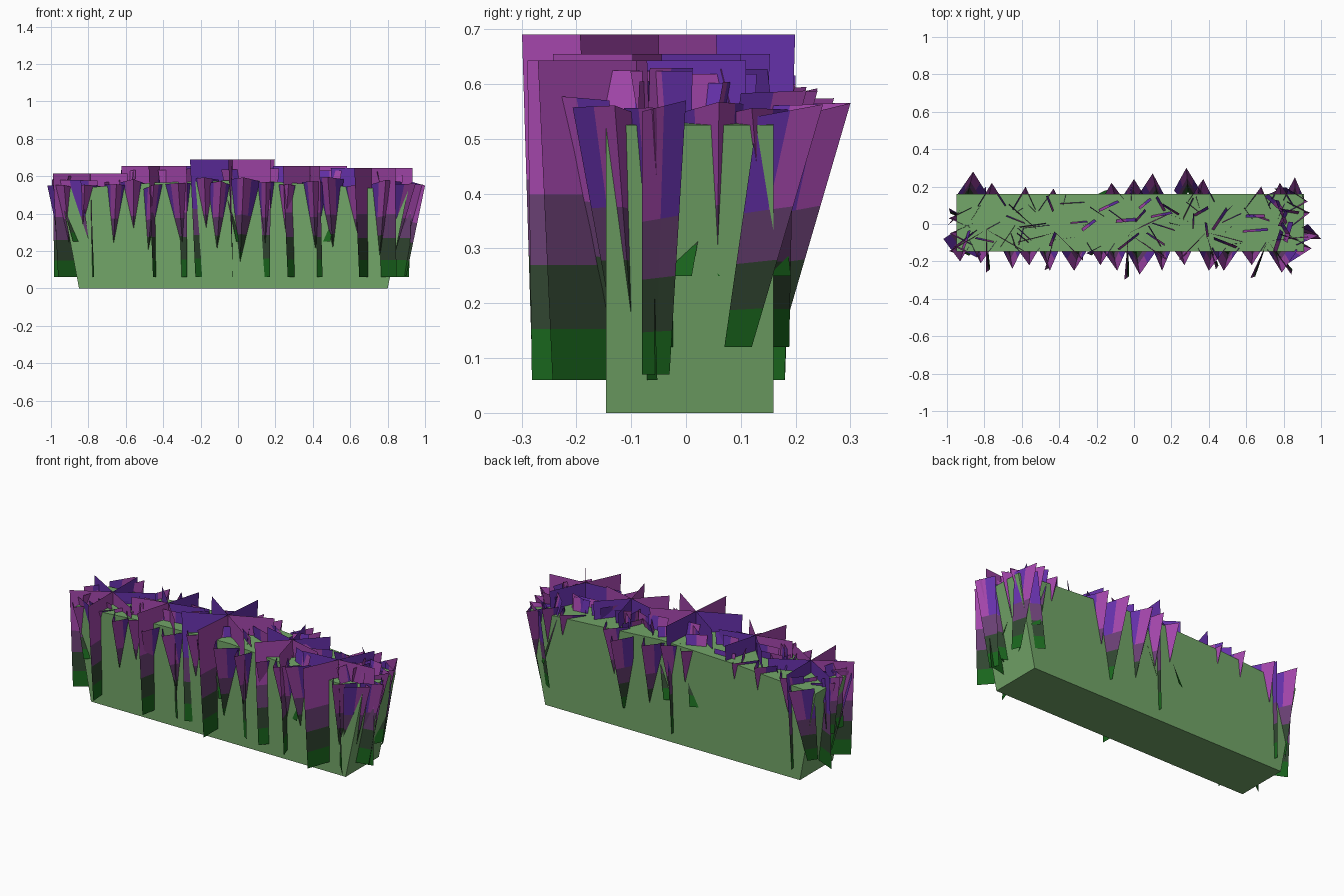
import bpy, bmesh, math, random
from mathutils import Vector as V

if "Cube" in bpy.data.objects:
    bpy.data.objects.remove(bpy.data.objects["Cube"])

random.seed(4)


def material(name, rgb):
    m = bpy.data.materials.new(name)
    m.diffuse_color = (*rgb, 1)
    m.use_nodes = True
    m.node_tree.nodes["Principled BSDF"].inputs["Base Color"].default_value = m.diffuse_color
    return m


LEAF = material("hedge_green", (0.17, 0.38, 0.14))
BLOOM = [material("magenta_bloom", (0.36, 0.06, 0.40)),
         material("violet_bloom", (0.13, 0.03, 0.40)),
         material("dark_plum", (0.14, 0.05, 0.17)),
         material("dark_stem", (0.03, 0.06, 0.03)),
         material("stem_green", (0.01, 0.13, 0.012))]


def finish(bm, name, mats):
    mesh = bpy.data.meshes.new(name)
    bm.to_mesh(mesh)
    bm.free()
    ob = bpy.data.objects.new(name, mesh)
    bpy.context.collection.objects.link(ob)
    for m in mats:
        mesh.materials.append(m)
    return ob


def card(bm, b0, b1, t0, t1):
    """Flat flower card, banded from green stems up to purple blooms."""
    b0, b1, t0, t1 = V(b0), V(b1), V(t0), V(t1)
    rows = [0, 0.16, 0.36, 0.58, 1]
    grid = [[bm.verts.new(b0.lerp(b1, u).lerp(t0.lerp(t1, u), r))
             for u in (0, 0.5, 1)] for r in rows]
    for j in range(4):
        for i in range(2):
            f = bm.faces.new((grid[j][i], grid[j][i + 1],
                              grid[j + 1][i + 1], grid[j + 1][i]))
            f.material_index = (4, 3, 2, i)[j]


# Hedge body: prism with flared ends and a gently arched top
bm = bmesh.new()
profile = [(-0.85, 0), (0.80, 0), (0.91, 0.525), (0.5, 0.55), (0.05, 0.58),
           (-0.45, 0.565), (-0.95, 0.53)]
face = bm.faces.new([bm.verts.new((x, -0.146, z)) for x, z in profile])
ext = bmesh.ops.extrude_face_region(bm, geom=[face])
bmesh.ops.translate(bm, vec=(0, 0.306, 0),
                    verts=[v for v in ext["geom"] if isinstance(v, bmesh.types.BMVert)])
bmesh.ops.recalc_face_normals(bm, faces=bm.faces)
finish(bm, "hedge_body", [LEAF])

# Flower clumps: three tall crossed cards plus small tilted sprigs on top
clumps = [(-0.79, -0.03, 0.23, 0.615, 30), (-0.42, -0.045, 0.21, 0.655, 14),
          (-0.03, -0.05, 0.25, 0.69, 85), (0.385, -0.045, 0.205, 0.655, 45),
          (0.715, -0.09, 0.22, 0.643, 65)]
for n, (cx, cy, r, top, turn) in enumerate(clumps):
    bm = bmesh.new()
    for k in range(3):
        a = math.radians(turn + 60 * k)
        d, e = V((math.cos(a), math.sin(a), 0)), V((math.cos(a + 0.1), math.sin(a + 0.1), 0))
        lo, hi = V((cx, cy, 0.06)), V((cx, cy, top))
        card(bm, lo - e * r * 0.92, lo + e * r * 0.92, hi - d * r, hi + d * r)
    for k in range(11):
        x, y = cx + random.uniform(-0.19, 0.19), random.uniform(-0.11, 0.12)
        a = random.uniform(0, math.pi)
        d = V((math.cos(a), math.sin(a), 0))
        lean = V((-d.y, d.x, 0)) * random.uniform(-0.1, 0.1)
        hi = V((x, y, top - random.uniform(0.01, 0.06)))
        w = random.uniform(0.04, 0.075)
        lo = V((x, y, 0.25)) - lean
        card(bm, lo - d * w * 0.4, lo + d * w * 0.4, hi - d * w, hi + d * w)
    finish(bm, f"flower_clump_{n + 1}", BLOOM)

# Outer sprigs: folded pairs of cards leaning out over each side
front = [(-0.93, -0.20), (-0.82, -0.21), (-0.65, -0.24), (-0.56, -0.22), (-0.45, -0.25),
         (-0.32, -0.25), (-0.18, -0.22), (-0.09, -0.25), (0.03, -0.27), (0.15, -0.25),
         (0.27, -0.22), (0.40, -0.25), (0.48, -0.25), (0.63, -0.22), (0.79, -0.26)]
back = [(-0.86, 0.28), (-0.76, 0.22), (-0.58, 0.20), (-0.43, 0.19), (-0.12, 0.22),
        (0.0, 0.24), (0.10, 0.27), (0.28, 0.30), (0.37, 0.24), (0.68, 0.20),
        (0.78, 0.22), (0.86, 0.25)]
right = [(0.99, -0.06), (0.95, -0.13), (0.94, 0.06), (0.93, 0.12)]
left = [(-0.99, 0.03), (-0.985, -0.05), (-0.96, -0.12)]
for name, tips, out in (("front_sprigs", front, (0, -1, 0)), ("back_sprigs", back, (0, 1, 0)),
                        ("right_sprigs", right, (1, 0, 0)), ("left_sprigs", left, (-1, 0, 0))):
    bm = bmesh.new()
    out = V(out)
    side = V((-out.y, out.x, 0))
    for x, y in tips:
        z = random.uniform(0.55, 0.60)
        tip = V((x, y, z))
        foot = V((x, y, 0.12)) - out * 0.13 + side * random.uniform(-0.04, 0.04)
        for s in (-1, 1):
            w = random.uniform(0.05, 0.09)
            inner = tip - out * 0.12 + side * s * w + V((0, 0, random.uniform(-0.03, 0)))
            card(bm, foot, foot - out * 0.05 + side * s * w * 0.4, tip, inner)
    finish(bm, name, BLOOM)

# Far right corner sprig reaching the full length
bm = bmesh.new()
card(bm, (0.90, -0.08, 0.07), (0.88, -0.03, 0.07), (1.0, -0.08, 0.55), (0.93, 0.0, 0.57))
finish(bm, "end_sprig", BLOOM)
